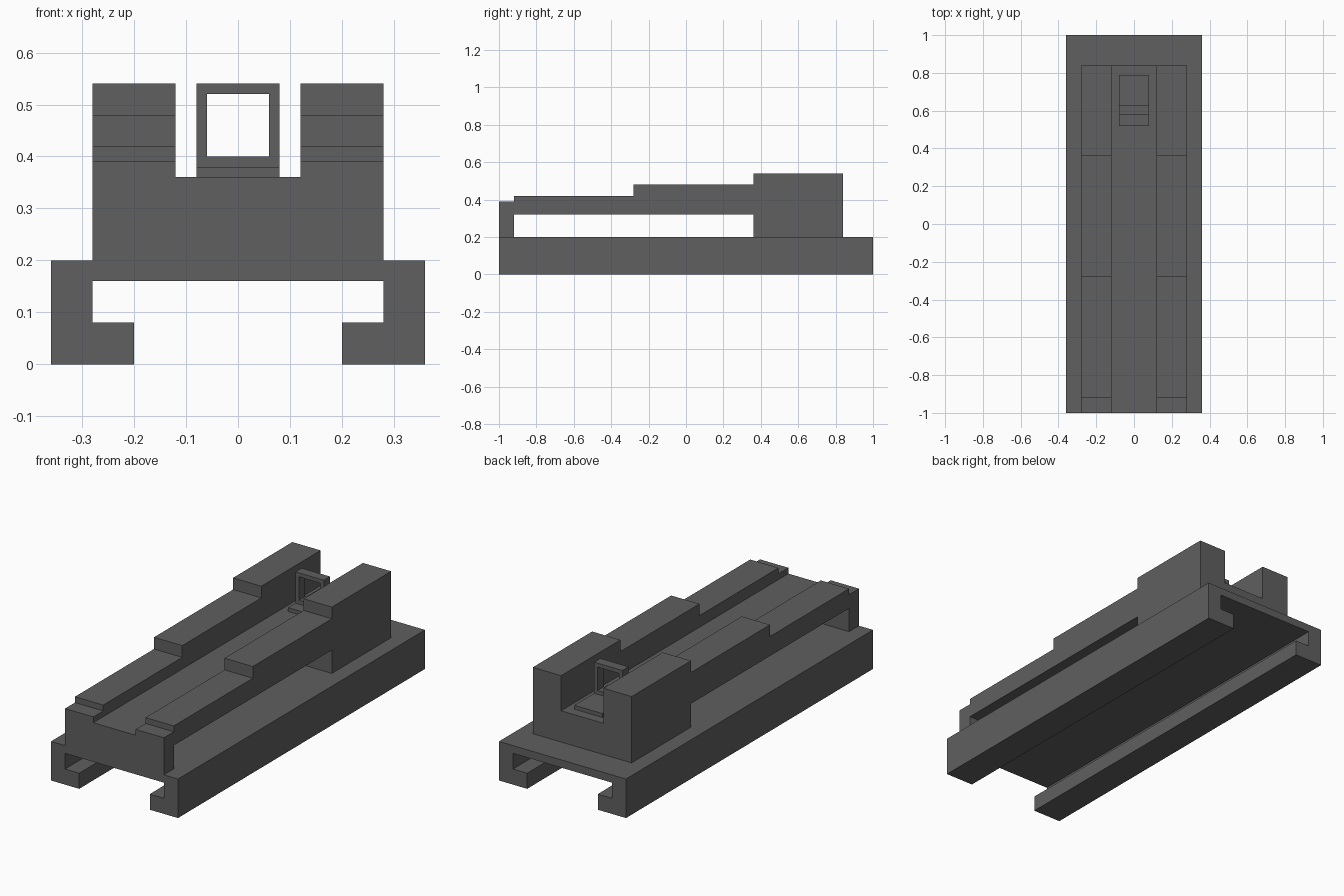
import bpy
import bmesh
from mathutils import Vector

if "Cube" in bpy.data.objects:
    bpy.data.objects.remove(bpy.data.objects["Cube"])


def extrude_profile(name, pts, axis, start, end):
    """Extrude a closed 2D profile along x (pts = y,z) or y (pts = x,z)."""
    bm = bmesh.new()
    place = (lambda a, z: (start, a, z)) if axis == 'x' else (lambda a, z: (a, start, z))
    face = bm.faces.new([bm.verts.new(place(a, z)) for a, z in pts])
    new = bmesh.ops.extrude_face_region(bm, geom=[face])['geom']
    d = end - start
    move = Vector((d, 0, 0)) if axis == 'x' else Vector((0, d, 0))
    bmesh.ops.translate(bm, vec=move, verts=[v for v in new if isinstance(v, bmesh.types.BMVert)])
    bmesh.ops.recalc_face_normals(bm, faces=bm.faces)
    mesh = bpy.data.meshes.new(name)
    bm.to_mesh(mesh)
    bm.free()
    mesh.materials.append(dark)
    obj = bpy.data.objects.new(name, mesh)
    bpy.context.collection.objects.link(obj)
    return obj


def box(name, x, y, z):
    pts = [(x[0], z[0]), (x[1], z[0]), (x[1], z[1]), (x[0], z[1])]
    return extrude_profile(name, pts, 'y', *y)


def combine(target, tool, operation):
    """Apply a boolean and discard the tool object."""
    mod = target.modifiers.new(operation.lower(), 'BOOLEAN')
    mod.object, mod.operation, mod.solver = tool, operation, 'EXACT'
    bpy.context.view_layer.objects.active = target
    bpy.ops.object.modifier_apply(modifier=mod.name)
    bpy.data.objects.remove(tool)


# Dark metal shared by every part
dark = bpy.data.materials.new('dark_metal')
dark.diffuse_color = (0.115, 0.115, 0.115, 1)
dark.use_nodes = True
dark.node_tree.nodes["Principled BSDF"].inputs["Base Color"].default_value = dark.diffuse_color

# Clamp-shaped rail base, half section mirrored across x
half = [(0.36, 0.2), (0.36, 0), (0.2, 0), (0.2, 0.08), (0.28, 0.08), (0.28, 0.16)]
rail = extrude_profile('rail_body', half + [(-x, z) for x, z in reversed(half)], 'y', -1, 1)

# Stepped upper body with the long side opening in its profile
side = [(-1, 0.2), (-0.92, 0.2), (-0.92, 0.32), (0.36, 0.32), (0.36, 0.2), (0.84, 0.2),
        (0.84, 0.54), (0.36, 0.54), (0.36, 0.48), (-0.28, 0.48), (-0.28, 0.42),
        (-0.92, 0.42), (-0.92, 0.39), (-1, 0.39)]
upper = extrude_profile('upper_body', side, 'x', -0.28, 0.28)

# Sighting channel along the top
channel = box('channel_cutter', (-0.12, 0.12), (-1.1, 1.1), (0.36, 0.7))
combine(upper, channel, 'DIFFERENCE')
combine(rail, upper, 'UNION')

# Small foot plate and square sight frame in the channel
box('sight_foot', (-0.08, 0.08), (0.52, 0.79), (0.36, 0.38))
frame = box('sight_frame', (-0.08, 0.08), (0.58, 0.63), (0.38, 0.54))
window = box('window_cutter', (-0.06, 0.06), (0.5, 0.7), (0.40, 0.52))
combine(frame, window, 'DIFFERENCE')
